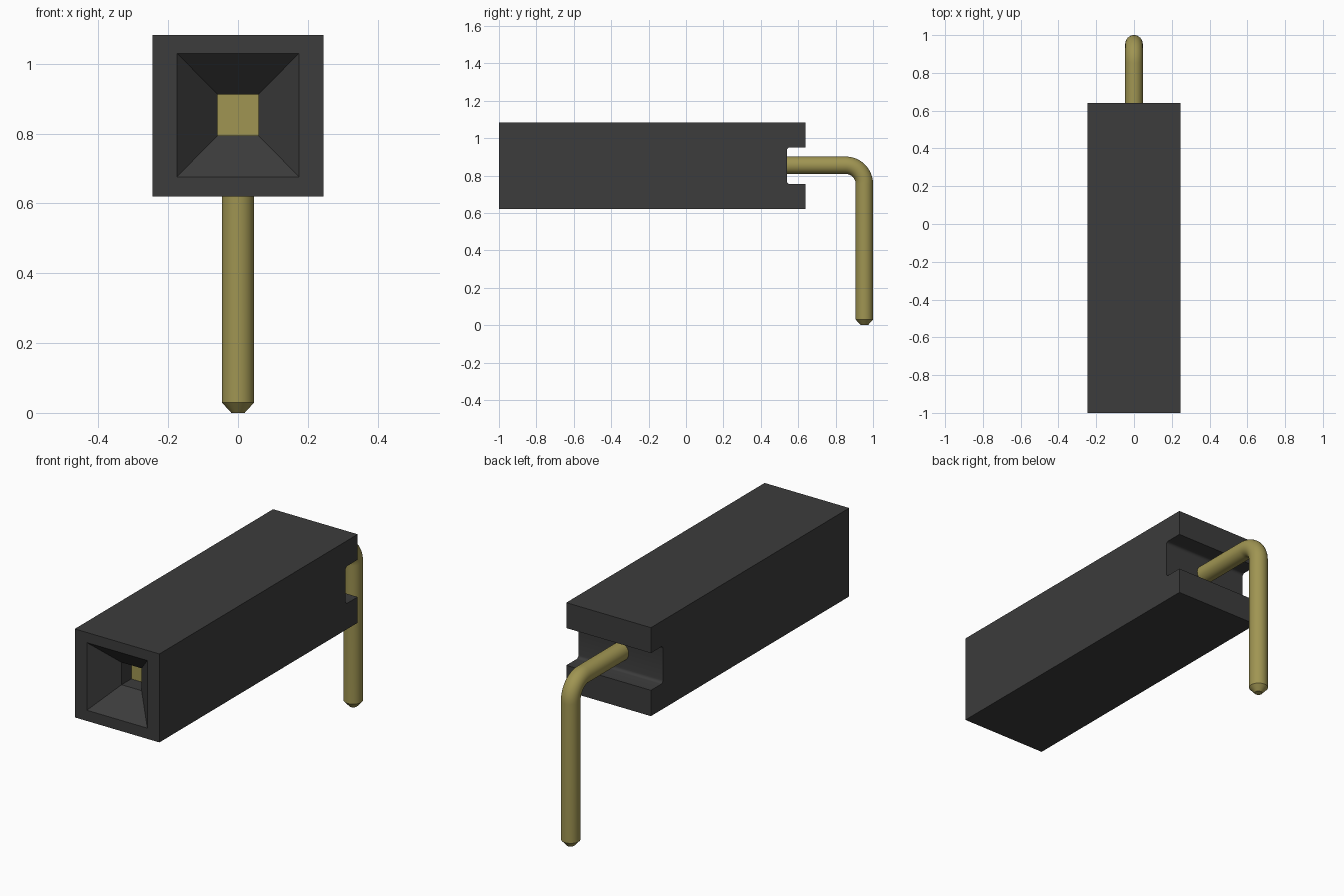
import bpy, bmesh, math
from mathutils import Vector

if "Cube" in bpy.data.objects:
    bpy.data.objects.remove(bpy.data.objects["Cube"])


def material(name, color):
    m = bpy.data.materials.new(name)
    m.diffuse_color = color
    m.use_nodes = True
    m.node_tree.nodes["Principled BSDF"].inputs["Base Color"].default_value = m.diffuse_color
    return m


def finish(bm, name, mat):
    bmesh.ops.recalc_face_normals(bm, faces=bm.faces)
    mesh = bpy.data.meshes.new(name)
    bm.to_mesh(mesh)
    bm.free()
    ob = bpy.data.objects.new(name, mesh)
    bpy.context.collection.objects.link(ob)
    mesh.materials.append(mat)
    bpy.ops.object.select_all(action='DESELECT')
    ob.select_set(True)
    bpy.context.view_layer.objects.active = ob
    bpy.ops.object.shade_smooth_by_angle(angle=math.radians(30))
    return ob


def bridge(bm, a, b):
    n = len(a)
    for i in range(n):
        bm.faces.new((a[i], a[(i + 1) % n], b[(i + 1) % n], b[i]))


dark = material("dark_plastic", (0.045, 0.045, 0.045, 1))
gold = material("gold_metal", (0.35, 0.30, 0.085, 1))

# Housing: side profile (y, z) with a filleted rear slot
W, Z0, Z1 = 0.245, 0.62, 1.083
BACK, SLOT, S0, S1, R = 0.64, 0.54, 0.755, 0.95, 0.015
angles = [math.radians(22.5 * i) for i in range(5)]
fillet = [(SLOT + R - R * math.sin(a), S0 + R - R * math.cos(a)) for a in angles]
profile = [(-1, Z0), (BACK, Z0), (BACK, S0)] + fillet
profile += [(y, S0 + S1 - z) for y, z in reversed(fillet)]
profile += [(BACK, S1), (BACK, Z1), (-1, Z1)]

bm = bmesh.new()
left = [bm.verts.new((-W, y, z)) for y, z in profile]
right = [bm.verts.new((W, y, z)) for y, z in profile]
bm.faces.new(left)
bm.faces.new(right)
for i in range(len(profile) - 1):
    bm.faces.new((left[i], left[i + 1], right[i + 1], right[i]))

# Front opening: rim, tapered funnel, then a square blind hole
ring = [left[0], right[0], right[-1], left[-1]]
for y, x, lo, hi in [(-1, 0.175, 0.676, 1.03), (-0.88, 0.058, 0.795, 0.912),
                     (-0.3, 0.058, 0.795, 0.912)]:
    new = [bm.verts.new((sx, y, z)) for sx, z in ((-x, lo), (x, lo), (x, hi), (-x, hi))]
    bridge(bm, ring, new)
    ring = new
bm.faces.new(ring)
finish(bm, "housing", dark)

# Square contact filling the hole behind the funnel
bm = bmesh.new()
bmesh.ops.create_cube(bm, size=1)
for v in bm.verts:
    v.co = Vector((v.co.x * 0.116, -0.55 + v.co.y * 0.5, 0.8535 + v.co.z * 0.117))
finish(bm, "contact", gold)

# Round pin swept along an L-shaped path, with a chamfered tip
PR, PZ, PY, BEND, N = 0.0465, 0.855, 0.9535, 0.1, 32
stations = [(0.5, PZ, math.pi / 2, PR)]          # y, z, bend angle, radius
for i in range(13):
    a = math.pi / 2 * (1 - i / 12)
    stations.append((PY - BEND + BEND * math.cos(a), PZ - BEND + BEND * math.sin(a), a, PR))
stations += [(PY, 0.03, 0, PR), (PY, 0, 0, 0.019)]

bm = bmesh.new()
rings = []
for y, z, a, r in stations:
    ring = []
    for k in range(N):
        t = 2 * math.pi * k / N
        out = r * math.cos(t)
        ring.append(bm.verts.new((r * math.sin(t), y + out * math.cos(a), z + out * math.sin(a))))
    rings.append(ring)
for a, b in zip(rings, rings[1:]):
    bridge(bm, a, b)
bm.faces.new(rings[0])
bm.faces.new(rings[-1])
finish(bm, "bent_pin", gold)
